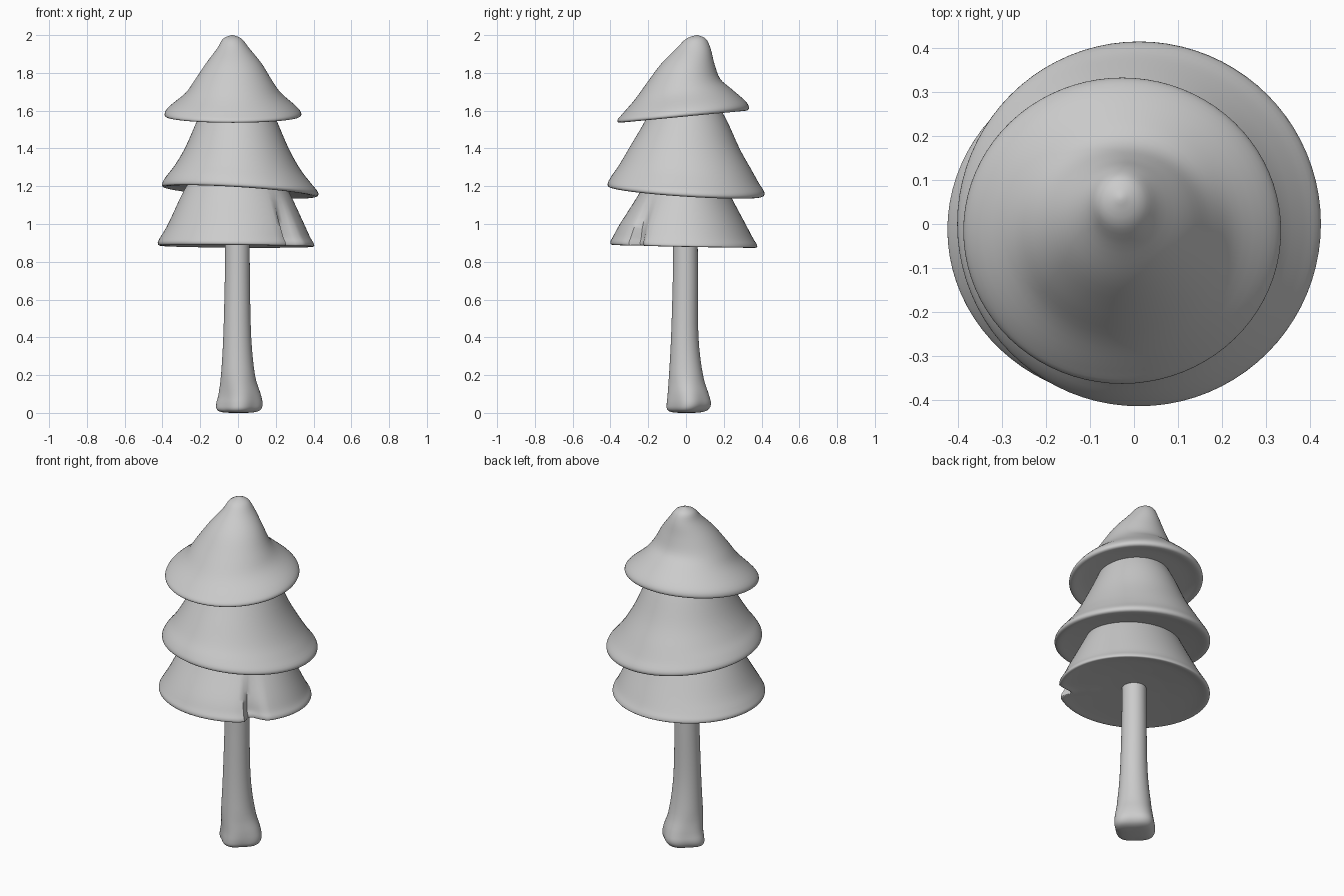
import bpy, bmesh, math

if "Cube" in bpy.data.objects:
    bpy.data.objects.remove(bpy.data.objects["Cube"])

SEGMENTS = 80
STEPS = 4


def spline(a, b, c, d, t):
    """Catmull-Rom interpolation between rows b and c."""
    return [0.5 * (2 * q + (r - p) * t + (2 * p - 5 * q + 4 * r - s) * t * t
                   + (3 * q - p - 3 * r + s) * t ** 3)
            for p, q, r, s in zip(a, b, c, d)]


def smooth_rows(rows):
    out = []
    for i in range(len(rows) - 1):
        a, d = rows[max(i - 1, 0)], rows[min(i + 2, len(rows) - 1)]
        out += [spline(a, rows[i], rows[i + 1], d, k / STEPS) for k in range(STEPS)]
    return out + [list(rows[-1])]


def loft(name, rows, phase=0, shape=None):
    """Rows: left x, right x, front y, back y, mean z, tilt height toward phase."""
    bm = bmesh.new()
    rings = []
    for xl, xr, yf, yb, z, tilt in smooth_rows(rows):
        ring = []
        for i in range(SEGMENTS):
            a = math.tau * i / SEGMENTS
            k = shape(a, z, xr - xl) if shape else 1
            ring.append(bm.verts.new((
                (xl + xr) / 2 + k * (xr - xl) / 2 * math.cos(a),
                (yf + yb) / 2 + k * (yb - yf) / 2 * math.sin(a),
                z + tilt * math.cos(a - math.radians(phase)))))
        rings.append(ring)
    for r, s in zip(rings, rings[1:]):
        for i in range(SEGMENTS):
            j = (i + 1) % SEGMENTS
            bm.faces.new((r[i], r[j], s[j], s[i]))
    bm.faces.new(rings[0])
    bm.faces.new(rings[-1])
    bmesh.ops.recalc_face_normals(bm, faces=bm.faces)
    mesh = bpy.data.meshes.new(name)
    bm.to_mesh(mesh)
    bm.free()
    obj = bpy.data.objects.new(name, mesh)
    bpy.context.collection.objects.link(obj)
    bpy.ops.object.select_all(action='DESELECT')
    obj.select_set(True)
    bpy.context.view_layer.objects.active = obj
    bpy.ops.object.shade_smooth_by_angle(angle=math.radians(50))
    return obj


# Top tier: leaning cap with a drooping front rim
loft("top_foliage", [
    (-.035, -.025, .053, .063, 2.0, 0),
    (-.08, .02, .0, .105, 1.98, 0),
    (-.11, .06, -.05, .13, 1.93, 0),
    (-.17, .125, -.13, .15, 1.85, 0),
    (-.23, .18, -.205, .18, 1.76, .01),
    (-.28, .23, -.27, .235, 1.69, .03),
    (-.365, .31, -.335, .31, 1.62, .035),
    (-.388, .335, -.363, .333, 1.585, .035),
    (-.375, .32, -.35, .32, 1.568, .032),
    (-.30, .26, -.28, .26, 1.58, .025),
    (-.15, .14, -.14, .14, 1.59, .012)], 90)

# Middle tier: flared skirt, rim dips toward the back right
loft("middle_foliage", [
    (-.18, .17, -.18, .17, 1.63, 0),
    (-.22, .208, -.22, .22, 1.54, 0),
    (-.28, .27, -.30, .285, 1.40, .005),
    (-.335, .33, -.355, .345, 1.30, .015),
    (-.38, .385, -.395, .385, 1.235, .025),
    (-.402, .424, -.415, .415, 1.19, .032),
    (-.39, .41, -.40, .40, 1.17, .036),
    (-.32, .33, -.33, .33, 1.18, .03),
    (-.15, .15, -.15, .15, 1.20, .01)], 225)


def notch(a, z, width):
    """Split in the front right of the lower skirt, fading out upward."""
    if width < .45:
        return 1
    off = (math.degrees(a) - 316 + 180) % 360 - 180
    side = max(0, 1 + off / 7) if off < 0 else max(0, 1 - off / 14)
    fade = min(1, max(0, (1.17 - z) / .25))
    return 1 - .17 * side * side * (3 - 2 * side) * fade


# Lower tier: flat-bottomed skirt with the split
loft("lower_foliage", [
    (-.24, .22, -.20, .18, 1.26, 0),
    (-.30, .28, -.255, .235, 1.15, 0),
    (-.37, .35, -.35, .315, 1.00, 0),
    (-.41, .383, -.385, .355, .93, .006),
    (-.425, .402, -.40, .375, .898, .008),
    (-.41, .395, -.39, .37, .882, .008),
    (-.34, .33, -.33, .31, .89, .004),
    (-.15, .15, -.15, .15, .90, 0)], 250, notch)


def lobes(a, z, width):
    """Root bulges that appear near the base of the trunk."""
    return 1 + .08 * max(0, 1 - z / .2) * (math.cos(4 * a) - 1)


# Trunk with a swollen base
loft("trunk", [
    (-.068, .062, -.068, .062, .93, 0),
    (-.07, .063, -.07, .063, .70, 0),
    (-.078, .07, -.079, .066, .40, 0),
    (-.09, .09, -.09, .09, .20, 0),
    (-.103, .12, -.097, .12, .10, 0),
    (-.115, .13, -.102, .132, .05, 0),
    (-.113, .122, -.10, .12, .02, 0),
    (-.09, .095, -.08, .09, .005, 0),
    (-.04, .045, -.035, .04, .0, 0)], 0, lobes)
